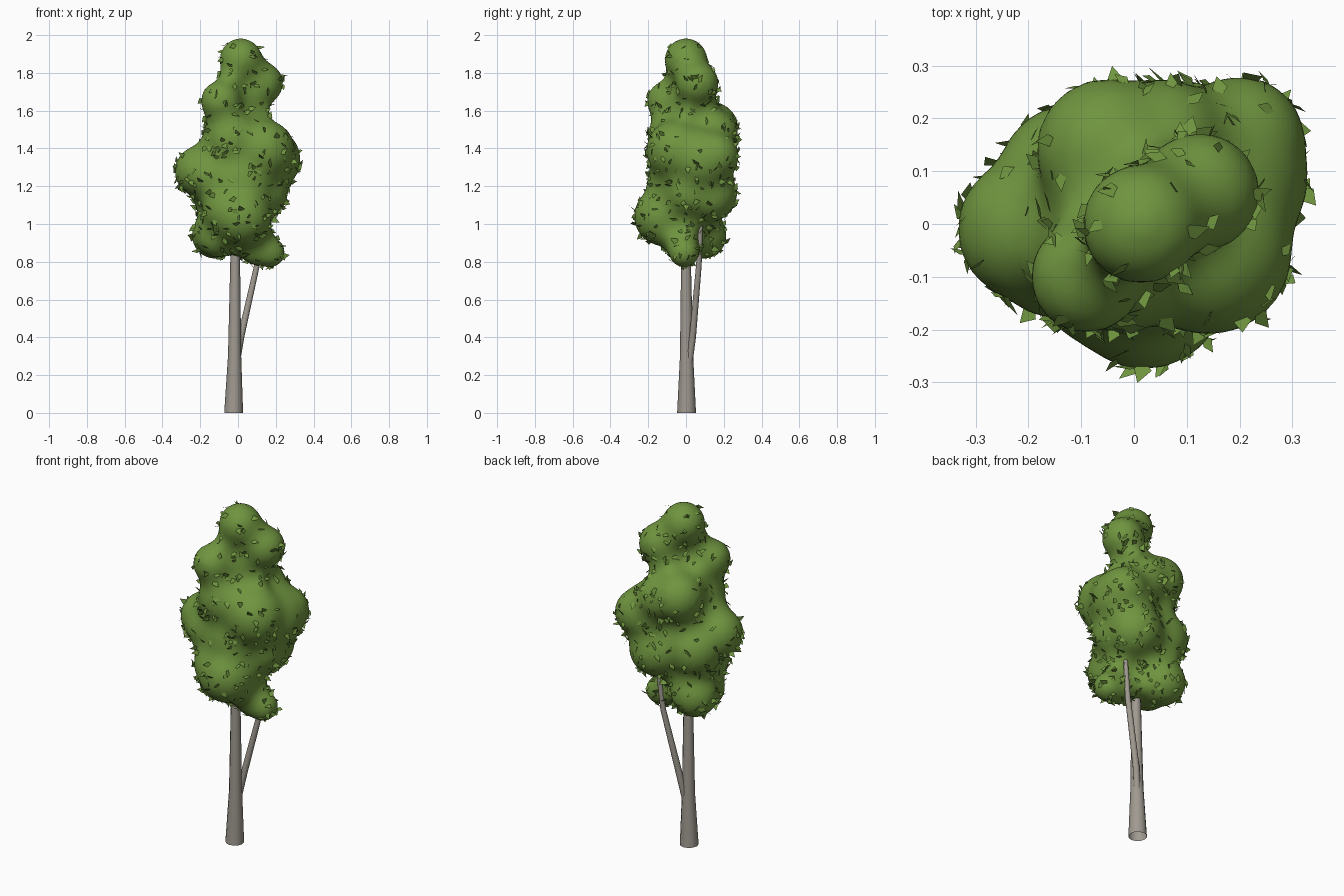
import bpy, bmesh, random
from mathutils import Vector, Matrix

random.seed(4)
if "Cube" in bpy.data.objects:
    bpy.data.objects.remove(bpy.data.objects["Cube"], do_unlink=True)


def material(name, color):
    mat = bpy.data.materials.new(name)
    mat.use_nodes = True
    mat.diffuse_color = (*color, 1)
    mat.node_tree.nodes["Principled BSDF"].inputs["Base Color"].default_value = (*color, 1)
    return mat


def add_object(name, data, mat):
    obj = bpy.data.objects.new(name, data)
    bpy.context.collection.objects.link(obj)
    data.materials.clear()
    data.materials.append(mat)
    return obj


def bake(obj):
    """Replace an object by a plain mesh of its evaluated shape."""
    deps = bpy.context.evaluated_depsgraph_get()
    mesh = bpy.data.meshes.new_from_object(obj.evaluated_get(deps))
    name, mat = obj.name, obj.data.materials[0]
    bpy.data.objects.remove(obj, do_unlink=True)
    for poly in mesh.polygons:
        poly.use_smooth = True
    return add_object(name, mesh, mat)


def limb(name, points, mat):
    """Tapered round open limb through (x, y, z, radius) points."""
    curve = bpy.data.curves.new(name, "CURVE")
    curve.dimensions = "3D"
    curve.bevel_depth = 1
    curve.bevel_resolution = 4
    spline = curve.splines.new("POLY")
    spline.points.add(len(points) - 1)
    for p, (x, y, z, r) in zip(spline.points, points):
        p.co = (x, y, z, 1)
        p.radius = r
    return bake(add_object(name, curve, mat))


def fuse(obj, voxel, rounds):
    """Merge overlapping shells and soften the result."""
    remesh = obj.modifiers.new("fuse", "REMESH")
    remesh.mode = "VOXEL"
    remesh.voxel_size = voxel
    soften = obj.modifiers.new("soften", "SMOOTH")
    soften.factor = 0.5
    soften.iterations = rounds


bark = material("grey bark", (0.35, 0.32, 0.28))
green = material("leaf green", (0.16, 0.30, 0.05))

# Trunk and side branch
limb("trunk", [(-0.023, 0.003, 0, 0.05), (-0.018, 0.003, 0.3, 0.035),
               (-0.015, 0, 0.8, 0.026), (0, 0, 1.2, 0.015)], bark)
limb("side_branch", [(-0.01, 0.015, 0.25, 0.018), (0.015, 0.035, 0.4, 0.018),
                     (0.1, 0.068, 0.78, 0.015), (0.13, 0.08, 1.05, 0.011)], bark)

# Crown: overlapping balls (x, y, z, radius) fused into one soft mass
balls = [
    (0.015, 0.0, 1.87, 0.118), (0.125, 0.06, 1.745, 0.118), (0.03, 0.0, 1.64, 0.08),
    (-0.09, -0.1, 1.65, 0.112), (-0.05, 0.14, 1.51, 0.14), (-0.03, -0.05, 1.45, 0.16),
    (0.05, 0.15, 1.48, 0.13), (0.14, -0.05, 1.39, 0.165), (0.2, 0.155, 1.36, 0.13),
    (0.16, 0.09, 1.34, 0.175), (-0.2, -0.01, 1.28, 0.14), (-0.15, -0.07, 1.25, 0.115),
    (0.01, 0.0, 1.22, 0.21), (0.1, 0.12, 1.16, 0.155), (-0.11, 0.08, 1.2, 0.155),
    (0.13, 0.02, 1.17, 0.14), (0.02, -0.12, 1.04, 0.16), (-0.05, -0.1, 1.07, 0.14),
    (-0.12, 0.09, 0.94, 0.13), (-0.11, -0.02, 0.93, 0.11), (0.17, -0.01, 0.85, 0.085),
    (0.1, -0.01, 0.865, 0.09),
]
margin = 0.05
bm = bmesh.new()
for x, y, z, r in balls:
    bmesh.ops.create_icosphere(bm, subdivisions=3, radius=r + margin,
                               matrix=Matrix.Translation((x, y, z)))
mesh = bpy.data.meshes.new("crown")
bm.to_mesh(mesh)
bm.free()
crown = add_object("crown", mesh, green)
# Fuse the swollen balls, then shrink back so that the creases stay filled
fuse(crown, 0.02, 4)
shrink = crown.modifiers.new("shrink", "DISPLACE")
shrink.mid_level = 0
shrink.strength = -margin
fuse(crown, 0.018, 10)
crown = bake(crown)

# Loose leaves: small pointed kites standing off the crown, sparse on upward faces
polys = crown.data.polygons
bm = bmesh.new()
leaves = 0
while leaves < 500:
    poly = random.choice(polys)
    n = poly.normal
    if n.z > 0.2 and random.random() < min(1, n.z * 1.15):
        continue
    noise = Vector([random.uniform(-1, 1) for _ in range(3)])
    along = (n * random.uniform(0.1, 0.7) + noise.cross(n)).normalized()
    side = along.cross(n + noise * 0.6).normalized()
    size = random.uniform(0.035, 0.06)
    base = poly.center - along * size * 0.35 + n * 0.003
    shape = [(0, -0.12), (0.45, -0.3), (1, random.uniform(-0.1, 0.1)), (0.4, 0.28)]
    bm.faces.new([bm.verts.new(base + along * size * a + side * size * b)
                  for a, b in shape])
    leaves += 1
mesh = bpy.data.meshes.new("loose_leaves")
bm.to_mesh(mesh)
bm.free()
add_object("loose_leaves", mesh, green)
